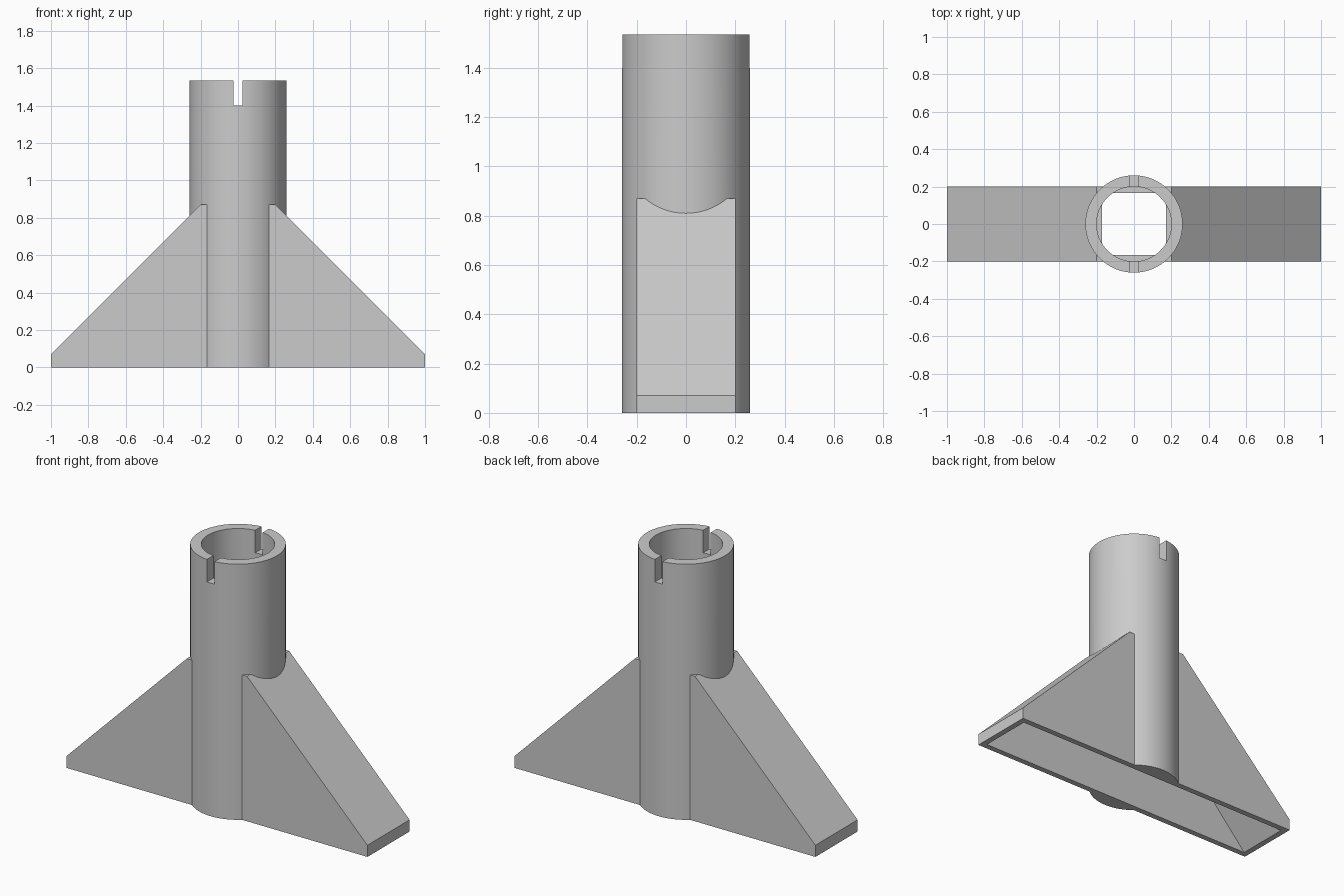
import bpy
import bmesh
import math

cube = bpy.data.objects.get("Cube")
if cube:
    bpy.data.objects.remove(cube, do_unlink=True)

WALL = 0.035
FOOT_HEIGHT = 0.07
SHOULDER = 0.87
TOP = 1.535

grey = bpy.data.materials.new("plain grey")
grey.use_nodes = True
grey.diffuse_color = (0.6, 0.6, 0.6, 1)
grey.node_tree.nodes["Principled BSDF"].inputs["Base Color"].default_value = (0.6, 0.6, 0.6, 1)


def new_object(name, bm):
    bmesh.ops.recalc_face_normals(bm, faces=bm.faces)
    mesh = bpy.data.meshes.new(name)
    bm.to_mesh(mesh)
    bm.free()
    mesh.materials.append(grey)
    obj = bpy.data.objects.new(name, mesh)
    bpy.context.collection.objects.link(obj)
    return obj


def cylinder(name, radius, z0, z1):
    bm = bmesh.new()
    bmesh.ops.create_cone(bm, cap_ends=True, segments=96, radius1=radius,
                          radius2=radius, depth=z1 - z0)
    bmesh.ops.translate(bm, verts=bm.verts, vec=(0, 0, (z0 + z1) / 2))
    return new_object(name, bm)


def prism(name, half_profile, half_depth):
    """Mirror an x-z profile about x = 0 and extrude it along y."""
    outline = half_profile + [(-x, z) for x, z in reversed(half_profile)]
    bm = bmesh.new()
    face = bm.faces.new([bm.verts.new((x, -half_depth, z)) for x, z in outline])
    new = bmesh.ops.extrude_face_region(bm, geom=[face])["geom"]
    moved = [v for v in new if isinstance(v, bmesh.types.BMVert)]
    bmesh.ops.translate(bm, verts=moved, vec=(0, 2 * half_depth, 0))
    return new_object(name, bm)


def combine(target, other, operation):
    other.hide_render = True
    mod = target.modifiers.new(operation.lower(), 'BOOLEAN')
    mod.object = other
    mod.operation = operation
    mod.solver = 'EXACT'
    bpy.context.view_layer.objects.active = target
    bpy.ops.object.modifier_apply(modifier=mod.name)
    bpy.data.objects.remove(other, do_unlink=True)


# Upright tube joined to the tapered wings
stand = cylinder("slotted_tube_stand", 0.26, 0, TOP)
wings = prism("wings", [(1, 0), (1, FOOT_HEIGHT), (0.2, SHOULDER)], 0.2)
combine(stand, wings, 'UNION')

# Hollow underside, open through to the bore
cavity = prism("cavity_cutter",
               [(1 - WALL, -0.02), (1 - WALL, 0), (0.17, SHOULDER), (0.17, SHOULDER + 0.003)],
               0.2 - WALL)
combine(stand, cavity, 'DIFFERENCE')

# Round bore above the shoulder
combine(stand, cylinder("bore_cutter", 0.2, SHOULDER, TOP + 0.1), 'DIFFERENCE')

# Slot across the rim, front to back
slot = prism("slot_cutter", [(0.025, 1.4), (0.025, TOP + 0.1)], 0.4)
combine(stand, slot, 'DIFFERENCE')

# Smooth round walls, sharp edges
bpy.ops.object.select_all(action='DESELECT')
stand.select_set(True)
bpy.context.view_layer.objects.active = stand
bpy.ops.object.shade_smooth_by_angle(angle=math.radians(30))
